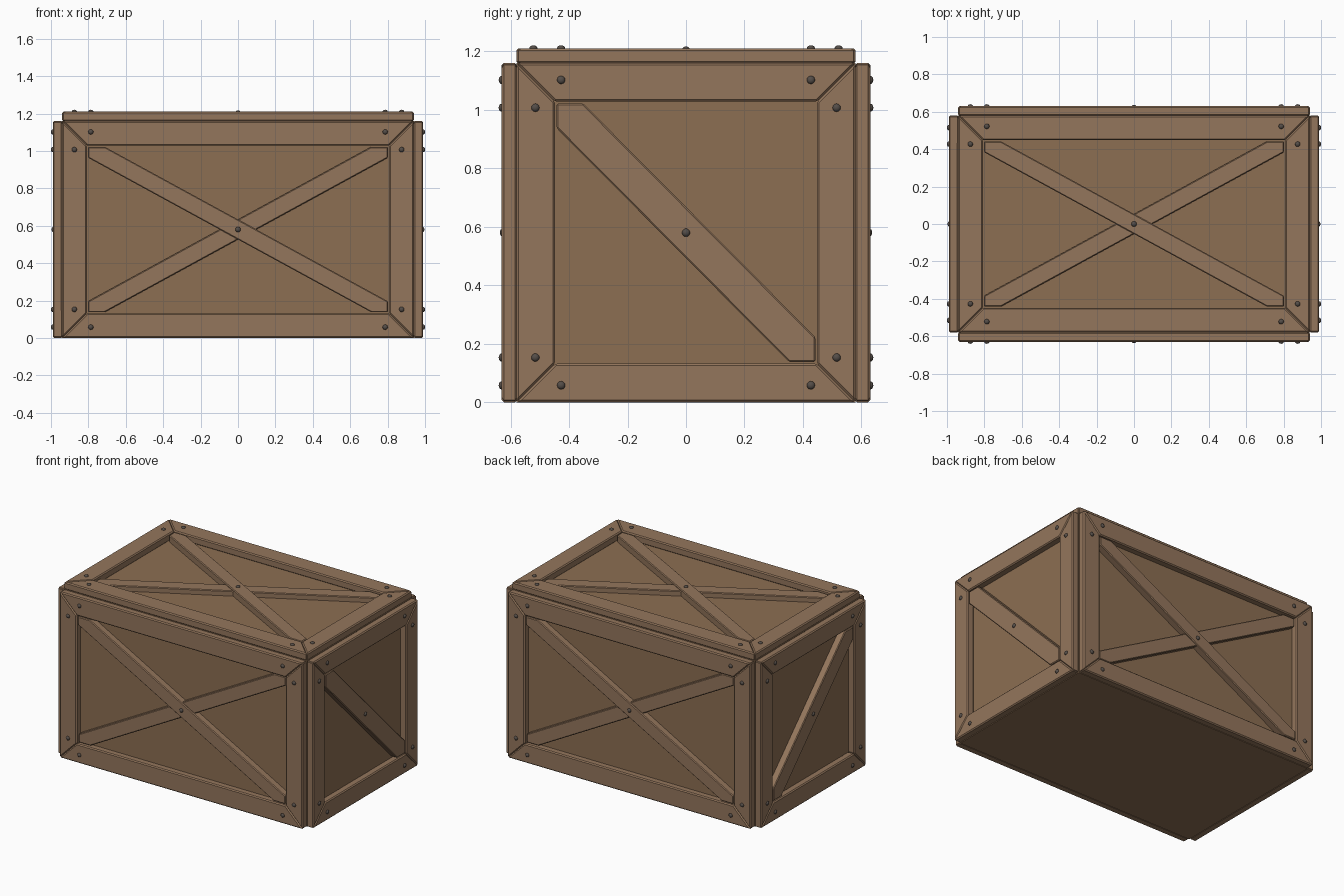
import bpy, bmesh
from mathutils import Matrix, Vector

if "Cube" in bpy.data.objects:
    bpy.data.objects.remove(bpy.data.objects["Cube"])

HX, HY, H = 0.94, 0.58, 1.16      # core half sizes and height
T, W = 0.05, 0.132                # frame board thickness and width


def material(name, rgb):
    m = bpy.data.materials.new(name)
    m.diffuse_color = (*rgb, 1)
    m.use_nodes = True
    m.node_tree.nodes["Principled BSDF"].inputs["Base Color"].default_value = m.diffuse_color
    return m


frame_mat = material("frame wood", (0.296, 0.181, 0.107))
panel_mat = material("panel wood", (0.262, 0.156, 0.084))
bolt_mat = material("bolt metal", (0.09, 0.075, 0.065))


def finish(bm, name, mat, matrix):
    bmesh.ops.recalc_face_normals(bm, faces=bm.faces)
    me = bpy.data.meshes.new(name)
    bm.to_mesh(me)
    bm.free()
    me.materials.append(mat)
    ob = bpy.data.objects.new(name, me)
    ob.matrix_world = matrix
    bpy.context.collection.objects.link(ob)
    return ob


def board(name, outline, w0, w1, matrix, mat=frame_mat, bevel=0.007):
    """Extrude a flat outline from depth w0 to w1 and chamfer its edges."""
    bm = bmesh.new()
    face = bm.faces.new([bm.verts.new((u, v, w0)) for u, v in outline])
    ext = bmesh.ops.extrude_face_region(bm, geom=[face])
    bmesh.ops.translate(bm, vec=(0, 0, w1 - w0),
                        verts=[g for g in ext["geom"] if isinstance(g, bmesh.types.BMVert)])
    ob = finish(bm, name, mat, matrix)
    mod = ob.modifiers.new("chamfer", 'BEVEL')
    mod.width, mod.segments = bevel, 1
    return ob


def bolt(name, u, v, w, matrix):
    """Low domed bolt head."""
    bm = bmesh.new()
    bmesh.ops.create_uvsphere(bm, u_segments=12, v_segments=8, radius=0.014)
    bmesh.ops.scale(bm, vec=(1, 1, 0.75), verts=bm.verts)
    bmesh.ops.translate(bm, vec=(u, v, w), verts=bm.verts)
    for f in bm.faces:
        f.smooth = True
    finish(bm, name, bolt_mat, matrix)


def brace(name, U, V, s, w1, matrix):
    """Diagonal bar with its ends cut to fit the corners of the opening."""
    a, b = U - W - 0.006, V - W - 0.006
    cu, cv = 0.09, (0.058 if U > 0.7 else 0.085)
    half = [(-a, b), (-a + cu, b), (a, -b + cv)]
    pts = half + [(-u, -v) for u, v in half]
    board(name, [(s * u, v) for u, v in pts], -0.005, w1, matrix, bevel=0.005)


def side(name, U, V, matrix, braces):
    u, v = U - W, V - W
    # mitred frame boards
    for s, lab in ((1, "a"), (-1, "b")):
        board(f"{name}_rail_{lab}", [(-U, s * V), (U, s * V), (u, s * v), (-u, s * v)],
              -0.002, T, matrix)
        board(f"{name}_post_{lab}", [(s * U, -V), (s * U, V), (s * u, v), (s * u, -v)],
              -0.002, T, matrix)
    # crossed or single diagonal braces
    for i, (s, w1) in enumerate(braces):
        brace(f"{name}_brace_{i + 1}", U, V, s, w1, matrix)
    # bolts, two per corner and one at the centre
    for su in (-1, 1):
        for sv in (-1, 1):
            bolt(f"{name}_bolt", su * (U - 0.153), sv * (V - 0.058), T, matrix)
            bolt(f"{name}_bolt", su * (U - 0.065), sv * (V - 0.153), T, matrix)
    bolt(f"{name}_centre_bolt", 0, 0, braces[0][1], matrix)


def frame(u, v, origin):
    """Matrix whose local x, y, z are across, up and out of a crate side."""
    u, v = Vector(u), Vector(v)
    m = Matrix((u, v, u.cross(v))).transposed().to_4x4()
    m.translation = origin
    return m


# inner box
bm = bmesh.new()
bmesh.ops.create_cube(bm, size=1)
bmesh.ops.scale(bm, vec=(2 * HX, 2 * HY, H), verts=bm.verts)
finish(bm, "inner_box", panel_mat, Matrix.Translation((0, 0, H / 2)))

# five framed sides
m = H / 2
cross = [(1, 0.046), (-1, 0.036)]
side("front", HX, m, frame((1, 0, 0), (0, 0, 1), (0, -HY, m)), cross)
side("back", HX, m, frame((-1, 0, 0), (0, 0, 1), (0, HY, m)), cross)
side("right", HY, m, frame((0, 1, 0), (0, 0, 1), (HX, 0, m)), [(1, 0.046)])
side("left", HY, m, frame((0, -1, 0), (0, 0, 1), (-HX, 0, m)), [(-1, 0.046)])
side("lid", HX, HY, frame((1, 0, 0), (0, 1, 0), (0, 0, H)), cross)
